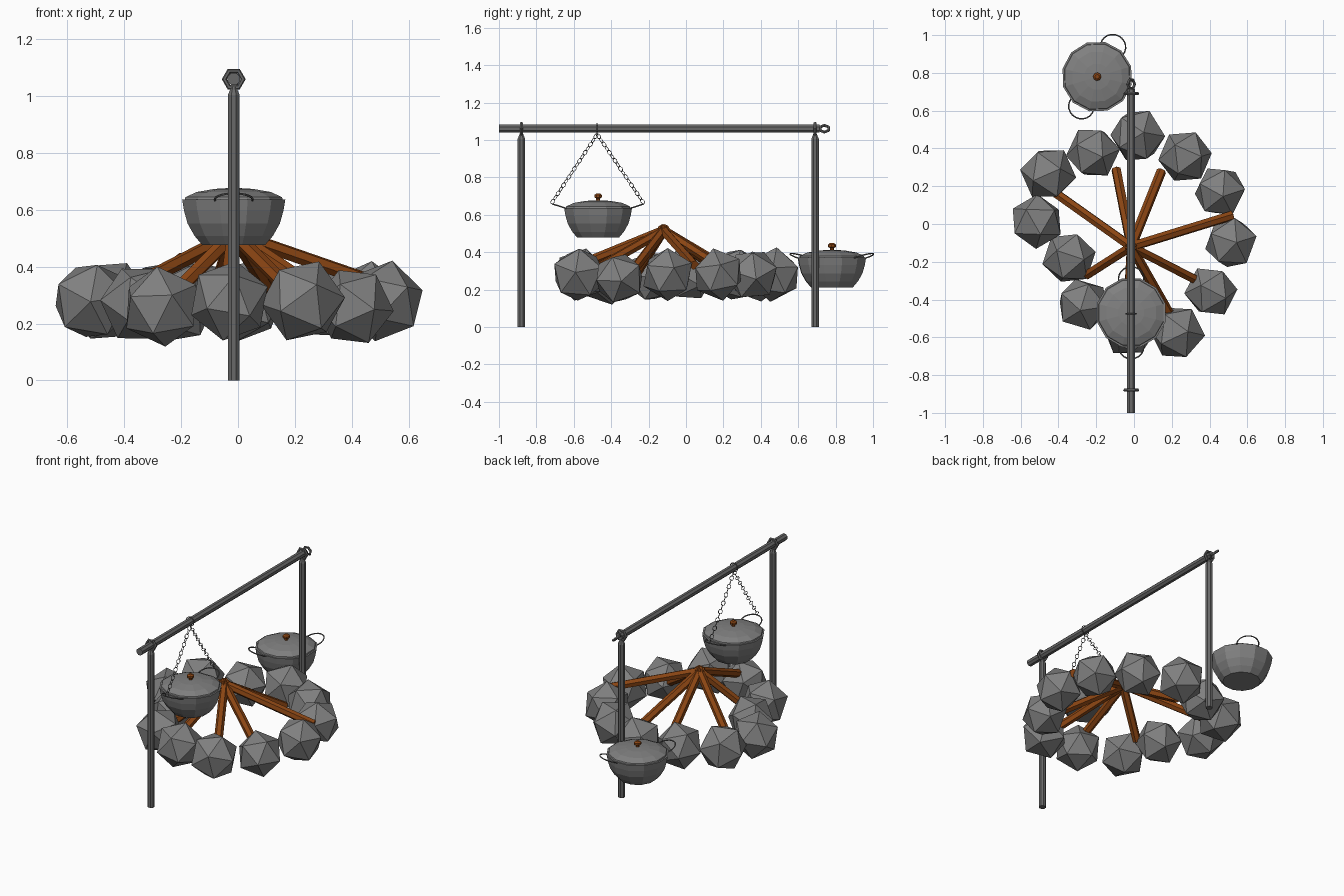
import bpy, bmesh, math, random
from mathutils import Vector, Matrix, Euler

if "Cube" in bpy.data.objects:
    bpy.data.objects.remove(bpy.data.objects["Cube"])

random.seed(4)


def mat(name, rgb):
    m = bpy.data.materials.new(name)
    m.diffuse_color = (*rgb, 1)
    m.use_nodes = True
    m.node_tree.nodes["Principled BSDF"].inputs["Base Color"].default_value = m.diffuse_color
    return m


STONE = mat("stone grey", (0.216, 0.216, 0.216))
IRON = mat("dark iron", (0.141, 0.141, 0.141))
WOOD = mat("wood brown", (0.258, 0.060, 0.0065))


def finish(bm, name, material, matrix=None):
    if matrix is not None:
        bm.transform(matrix)
    bmesh.ops.recalc_face_normals(bm, faces=bm.faces)
    me = bpy.data.meshes.new(name)
    bm.to_mesh(me)
    bm.free()
    me.materials.append(material)
    ob = bpy.data.objects.new(name, me)
    bpy.context.collection.objects.link(ob)
    return ob


def lathe(bm, profile, sides):
    """Spin (radius, z) points around z; zero radius closes the end."""
    rings = []
    for r, z in profile:
        n = 1 if r == 0 else sides
        rings.append([bm.verts.new((r * math.cos(math.tau * (i + .5) / sides),
                                    r * math.sin(math.tau * (i + .5) / sides), z)) for i in range(n)])
    for a, b in zip(rings, rings[1:]):
        for i in range(sides):
            j = (i + 1) % sides
            vs = [a[i % len(a)], a[j % len(a)], b[j % len(b)], b[i % len(b)]]
            bm.faces.new(list(dict.fromkeys(vs)))


def lathed(name, profile, sides, material, matrix=None):
    bm = bmesh.new()
    lathe(bm, profile, sides)
    return finish(bm, name, material, matrix)


def rod(name, a, b, r, sides, material, tip=0):
    """Rod between two points, optionally with a tapered tip at b."""
    a, b = Vector(a), Vector(b)
    L = (b - a).length
    prof = [(0, 0), (r, 0), (r, L - tip)]
    prof += [(r * .4, L), (0, L)] if tip else [(0, L)]
    rot = Vector((0, 0, 1)).rotation_difference(b - a).to_matrix().to_4x4()
    return lathed(name, prof, sides, material, Matrix.Translation(a) @ rot)


def ring(bm, R, r, n, m, matrix, arc=math.tau, sx=1):
    """Torus, or part of one, around local z."""
    full = arc >= math.tau
    rows = []
    for i in range(n if full else n + 1):
        t = arc * i / n
        rows.append([bm.verts.new(matrix @ Vector((
            (R + r * math.cos(math.tau * k / m)) * math.cos(t) * sx,
            (R + r * math.cos(math.tau * k / m)) * math.sin(t),
            r * math.sin(math.tau * k / m)))) for k in range(m)])
    for i in range(n):
        a, b = rows[i], rows[(i + 1) % len(rows)]
        for k in range(m):
            bm.faces.new((a[k], b[k], b[(k + 1) % m], a[(k + 1) % m]))
    if not full:
        bm.faces.new(rows[0])
        bm.faces.new(rows[-1])


def T(x, y, z):
    return Matrix.Translation((x, y, z))


def R(deg, axis):
    return Matrix.Rotation(math.radians(deg), 4, axis)


# Frame: two posts with eyelets and the crossbar
X = -0.015
for name, y in (("front_post", -0.88), ("back_post", 0.69)):
    rod(name, (X, y, 0), (X, y, 1.035), 0.022, 8, IRON, tip=0.03)
    bm = bmesh.new()
    ring(bm, 0.033, 0.009, 6, 6, T(X, y, 1.06) @ R(90, 'X'))
    finish(bm, name + "_eyelet", IRON)
rod("crossbar", (X, -1.0, 1.06), (X, 0.715, 1.06), 0.023, 8, IRON)
bm = bmesh.new()
ring(bm, 0.026, 0.008, 6, 6, T(X, 0.74, 1.06) @ R(45, 'Y'))
finish(bm, "crossbar_end_ring", IRON)

# Stones around the fire: x, y, z, radius
stones = [(-.455, .267, .28, .15), (-.217, .378, .27, .145), (.02, .468, .28, .15), (.27, .357, .28, .145),
          (.455, .172, .28, .143), (.513, -.098, .28, .145), (.407, -.357, .26, .142), (.228, -.574, .28, .15),
          (-.03, -.565, .28, .145), (-.27, -.426, .26, .145), (-.344, -.18, .27, .145), (-.515, .013, .28, .145)]
for i, (x, y, z, r) in enumerate(stones):
    bm = bmesh.new()
    bmesh.ops.create_icosphere(bm, subdivisions=1, radius=r)
    e = Euler([random.uniform(0, math.tau) for _ in range(3)])
    finish(bm, f"stone_{i + 1}", STONE, T(x, y, z) @ e.to_matrix().to_4x4())

# Firewood leaning together
apex = Vector((-0.015, -0.12, 0.515))
ends = [(-.095, .29, .27), (.145, .28, .26), (.52, .045, .33), (.335, -.30, .28),
        (.19, -.48, .31), (-.25, -.27, .28), (-.41, .16, .31), (-.045, -.67, .29)]
for i, e in enumerate(ends):
    e = Vector(e)
    rod(f"log_{i + 1}", e, apex + (apex - e).normalized() * 0.025, 0.026, 6, WOOD)


# Cooking pots with lid, knob and two wire handles (origin at rim height)
def pot(name, M):
    lathed(name, [(0, -.16), (.115, -.16), (.143, -.128), (.168, -.085), (.181, -.04), (.188, 0),
                  (.178, 0), (.174, -.025)], 12, STONE, M)
    lathed(name + "_lid", [(0, -.006), (.18, -.006), (.176, .008), (.135, .026), (.07, .037), (0, .041)],
           12, STONE, M)
    lathed(name + "_knob", [(.011, .03), (.011, .05), (.022, .056), (.022, .068), (.012, .076), (0, .076)],
           8, WOOD, M)
    bm = bmesh.new()
    for turn in (0, 180):
        ring(bm, 0.067, 0.004, 12, 5, M @ R(turn, 'Z') @ T(0, .18, 0) @ R(18, 'X') @ R(-15, 'Z'),
             arc=math.radians(210))
    finish(bm, name + "_handles", IRON)


PY = -0.47
pot("hanging_pot", T(X, PY, 0.637))
pot("standing_pot", T(-0.195, 0.78, 0.372) @ R(-28, 'Z'))

# Two chains from a loop on the crossbar to the pot handles
bm = bmesh.new()
ring(bm, 0.028, 0.003, 12, 5, T(X, PY - .005, 1.06) @ R(90, 'X'))
top = Vector((X, PY - .005, 1.03))
for end_y in (PY - .25, PY + .245):
    end = Vector((X, end_y, 0.66))
    d = (end - top).normalized()
    rot = Vector((1, 0, 0)).rotation_difference(d).to_matrix().to_4x4()
    n = 17
    for i in range(n):
        p = top.lerp(end, (i + .5) / n)
        ring(bm, 0.0115, 0.002, 8, 4, Matrix.Translation(p) @ rot @ R(90 * (i % 2), 'X'), sx=1.25)
finish(bm, "pot_chain", IRON)
